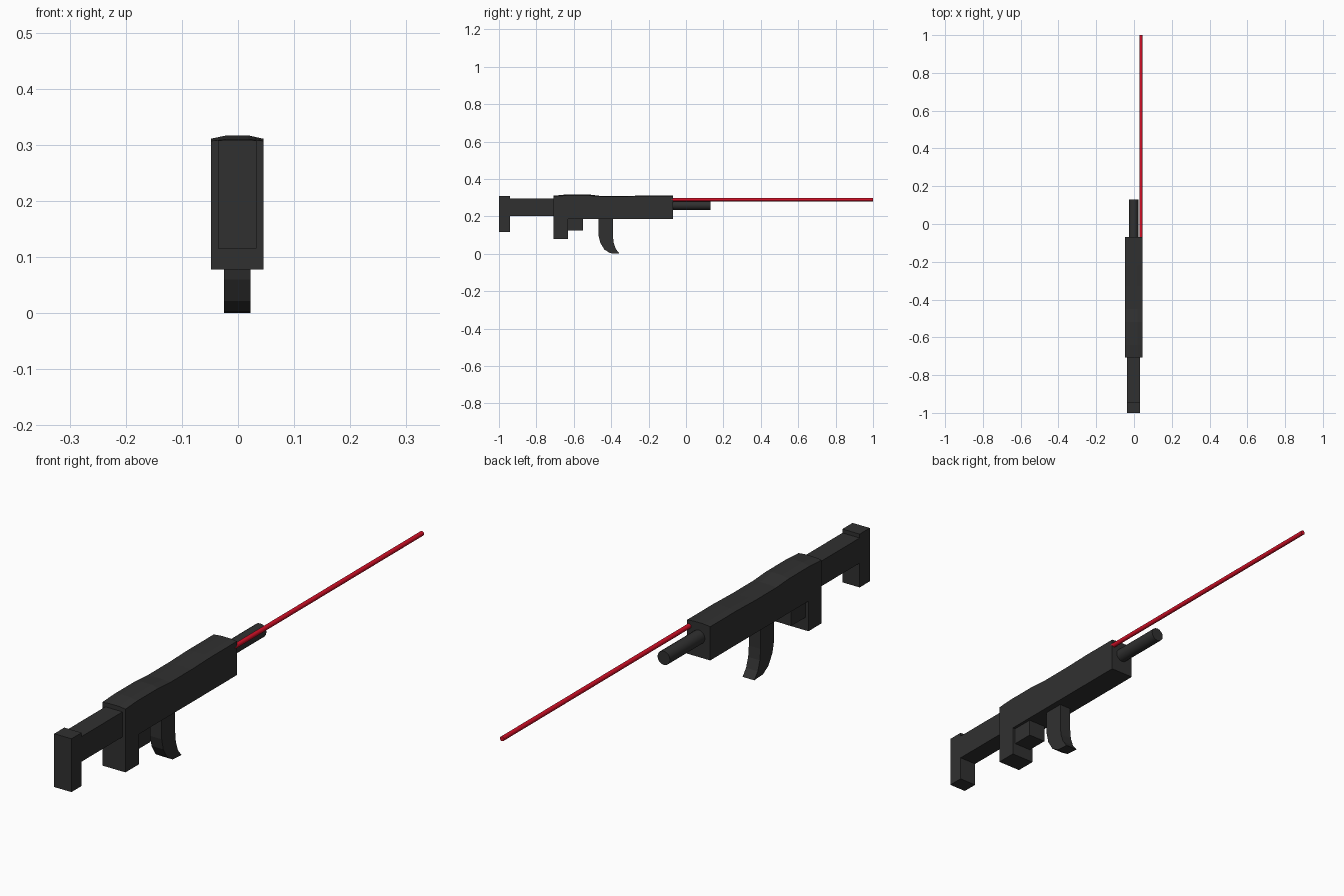
import bpy, bmesh, math
from mathutils import Matrix

if "Cube" in bpy.data.objects:
    bpy.data.objects.remove(bpy.data.objects["Cube"])


def material(name, color):
    m = bpy.data.materials.new(name)
    m.diffuse_color = color
    m.use_nodes = True
    m.node_tree.nodes["Principled BSDF"].inputs["Base Color"].default_value = m.diffuse_color
    return m


BLACK = material("black", (0.03, 0.03, 0.03, 1))
RED = material("red", (0.65, 0.005, 0.02, 1))


def finish(bm, name, mat):
    bmesh.ops.recalc_face_normals(bm, faces=bm.faces)
    me = bpy.data.meshes.new(name)
    bm.to_mesh(me)
    bm.free()
    me.materials.append(mat)
    ob = bpy.data.objects.new(name, me)
    bpy.context.collection.objects.link(ob)
    return ob


def loft(name, profile, stations):
    """Carry a (y, z, crown) side profile through (x, crown factor) stations."""
    bm = bmesh.new()
    rings = [[bm.verts.new((x, p[0], p[1] + f * (p[2] if len(p) > 2 else 0)))
              for p in profile] for x, f in stations]
    n = len(profile)
    for a, b in zip(rings, rings[1:]):
        for i in range(n):
            j = (i + 1) % n
            bm.faces.new((a[i], a[j], b[j], b[i]))
    bm.faces.new(rings[0])
    bm.faces.new(rings[-1][::-1])
    return finish(bm, name, BLACK)


def rod(name, x, z, r, y0, y1, mat, sides):
    bm = bmesh.new()
    bmesh.ops.create_cone(bm, cap_ends=True, segments=sides, radius1=r, radius2=r, depth=y1 - y0,
                          matrix=Matrix.Translation((x, (y0 + y1) / 2, z)) @ Matrix.Rotation(math.pi / 2, 4, 'X'))
    ob = finish(bm, name, mat)
    for o in bpy.context.selected_objects:
        o.select_set(False)
    ob.select_set(True)
    bpy.context.view_layer.objects.active = ob
    bpy.ops.object.shade_smooth_by_angle(angle=math.radians(40))


# Receiver and rear grip, with a slightly crowned top
loft("receiver",
     [(-0.708, 0.078), (-0.632, 0.078), (-0.632, 0.187), (-0.07, 0.187),
      (-0.07, 0.309, 0.003), (-0.22, 0.309, 0.003), (-0.33, 0.306, 0.002),
      (-0.45, 0.306, 0.002), (-0.52, 0.311, 0.006), (-0.64, 0.311, 0.006),
      (-0.708, 0.307, 0.003)],
     [(-0.048, 0), (-0.02, 1), (0.018, 1), (0.045, 0)])

# Block ahead of the grip
loft("trigger_block", [(-0.64, 0.125), (-0.55, 0.125), (-0.55, 0.195), (-0.64, 0.195)],
     [(-0.036, 0), (0.034, 0)])

# Curved magazine
loft("magazine",
     [(-0.468, 0.195), (-0.468, 0.1), (-0.459, 0.06), (-0.436, 0.022), (-0.405, 0.003),
      (-0.355, 0.0), (-0.375, 0.025), (-0.387, 0.06), (-0.391, 0.1), (-0.391, 0.195)],
     [(-0.025, 0), (0.022, 0)])

# Stock with butt plate
loft("stock",
     [(-0.70, 0.203), (-0.70, 0.294), (-0.942, 0.294), (-0.942, 0.308), (-1.0, 0.308),
      (-1.0, 0.115), (-0.942, 0.115), (-0.942, 0.203)],
     [(-0.036, 0), (0.033, 0)])

# Barrel and laser beam
rod("barrel", -0.002, 0.26, 0.025, -0.08, 0.13, BLACK, 16)
rod("laser_beam", 0.037, 0.289, 0.0085, -0.08, 1.0, RED, 12)
